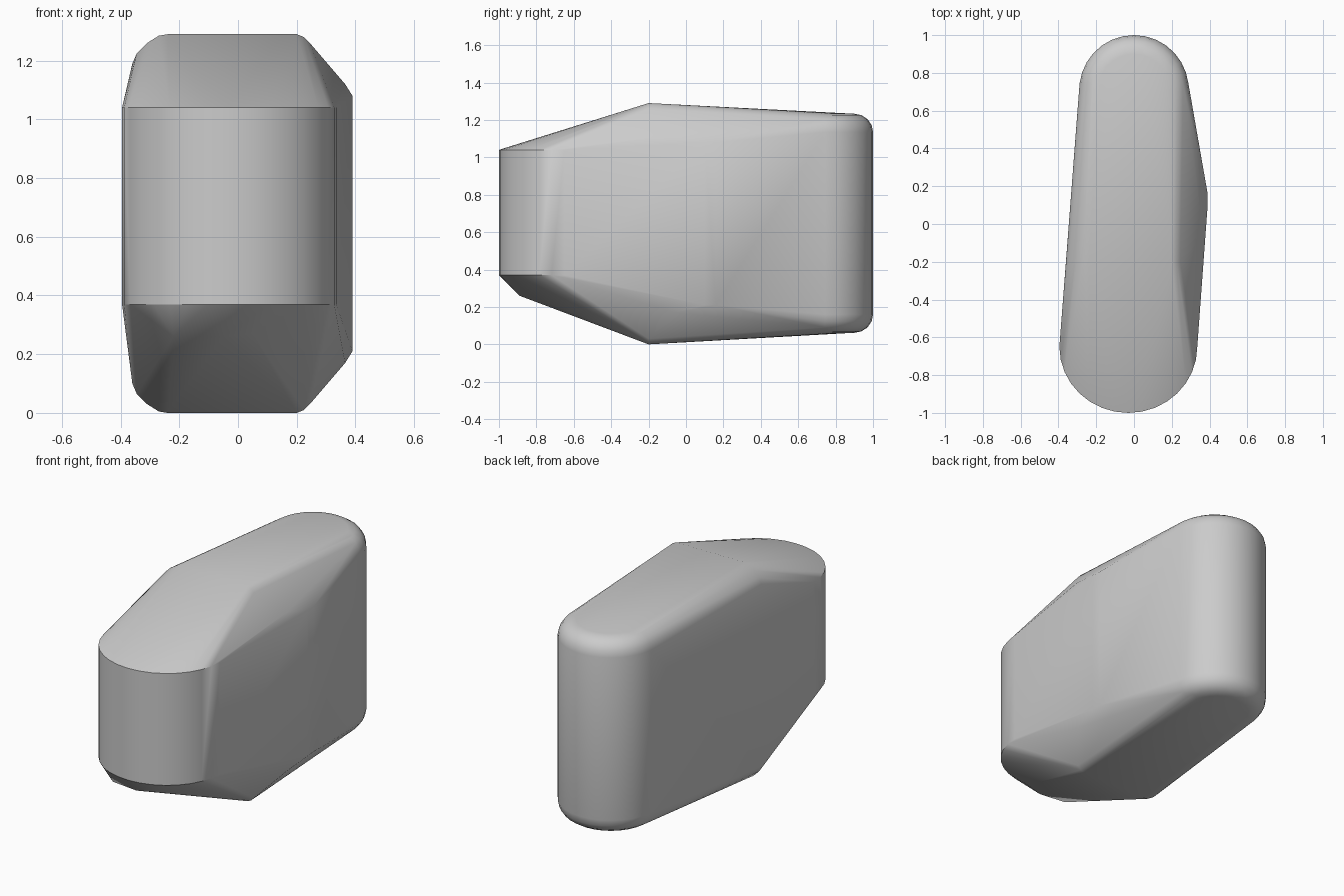
import bpy, bmesh, math
from mathutils import Vector

if "Cube" in bpy.data.objects:
    bpy.data.objects.remove(bpy.data.objects["Cube"], do_unlink=True)

grey = bpy.data.materials.new("plain_grey")
grey.use_nodes = True
grey.diffuse_color = (0.6, 0.6, 0.6, 1)
grey.node_tree.nodes["Principled BSDF"].inputs["Base Color"].default_value = (0.6, 0.6, 0.6, 1)


def arc(cx, cy, rx, ry, start, end, z, steps=16):
    """Points along a level elliptical arc, angles in degrees."""
    pts = []
    for i in range(steps + 1):
        a = math.radians(start + (end - start) * i / steps)
        pts.append((cx + rx * math.cos(a), cy + ry * math.sin(a), z))
    return pts


points = []

# Rounded front wall: level rims at top and bottom
for z in (1.04, 0.37):
    points += arc(-0.03, -0.65, 0.365, 0.35, 180, 360, z)

# Small flattened chin under the front rim
points += [(-0.22, -0.87, 0.26), (-0.05, -0.89, 0.26), (0.05, -0.87, 0.27)]

# Rounded back wall with a quarter-round bevel, top and bottom
for base, sign in ((1.135, 1), (0.16, -1)):
    for k in range(5):
        t = math.radians(22.5 * k)
        r = 0.19 + 0.1 * math.cos(t)
        points += arc(0, 0.71, r, r, -5, 185, base + sign * 0.098 * math.sin(t))

# Cross ridge where the slopes meet, rounded on one side and chamfered on the other
ridge = [(-0.36, 1.19), (-0.345, 1.225), (-0.31, 1.26), (-0.27, 1.285),
         (-0.24, 1.29), (0.2, 1.29), (0.225, 1.28), (0.245, 1.26)]
for x, z in ridge:
    points += [(x, -0.2, z), (x, -0.2, 1.29 - z)]

# Side bulge
for y, x, low in ((-0.06, 0.365, 1.12), (0.1, 0.39, 1.08), (0.16, 0.39, 1.08)):
    points += [(x, y, low), (x, y, 1.29 - low)]

bm = bmesh.new()
verts = [bm.verts.new(Vector(p)) for p in points]
hull = bmesh.ops.convex_hull(bm, input=verts)
unused = {g for g in hull["geom_interior"] + hull["geom_unused"]
          if isinstance(g, bmesh.types.BMVert)}
bmesh.ops.delete(bm, geom=list(unused), context="VERTS")
bmesh.ops.dissolve_limit(bm, angle_limit=math.radians(0.5), verts=bm.verts, edges=bm.edges)
bmesh.ops.recalc_face_normals(bm, faces=bm.faces)

mesh = bpy.data.meshes.new("rounded_body")
bm.to_mesh(mesh)
bm.free()
mesh.materials.append(grey)
body = bpy.data.objects.new("rounded_body", mesh)
bpy.context.collection.objects.link(body)

# Smooth curves, crisp front rims
bpy.ops.object.select_all(action="DESELECT")
body.select_set(True)
bpy.context.view_layer.objects.active = body
bpy.ops.object.shade_smooth_by_angle(angle=math.radians(30))
